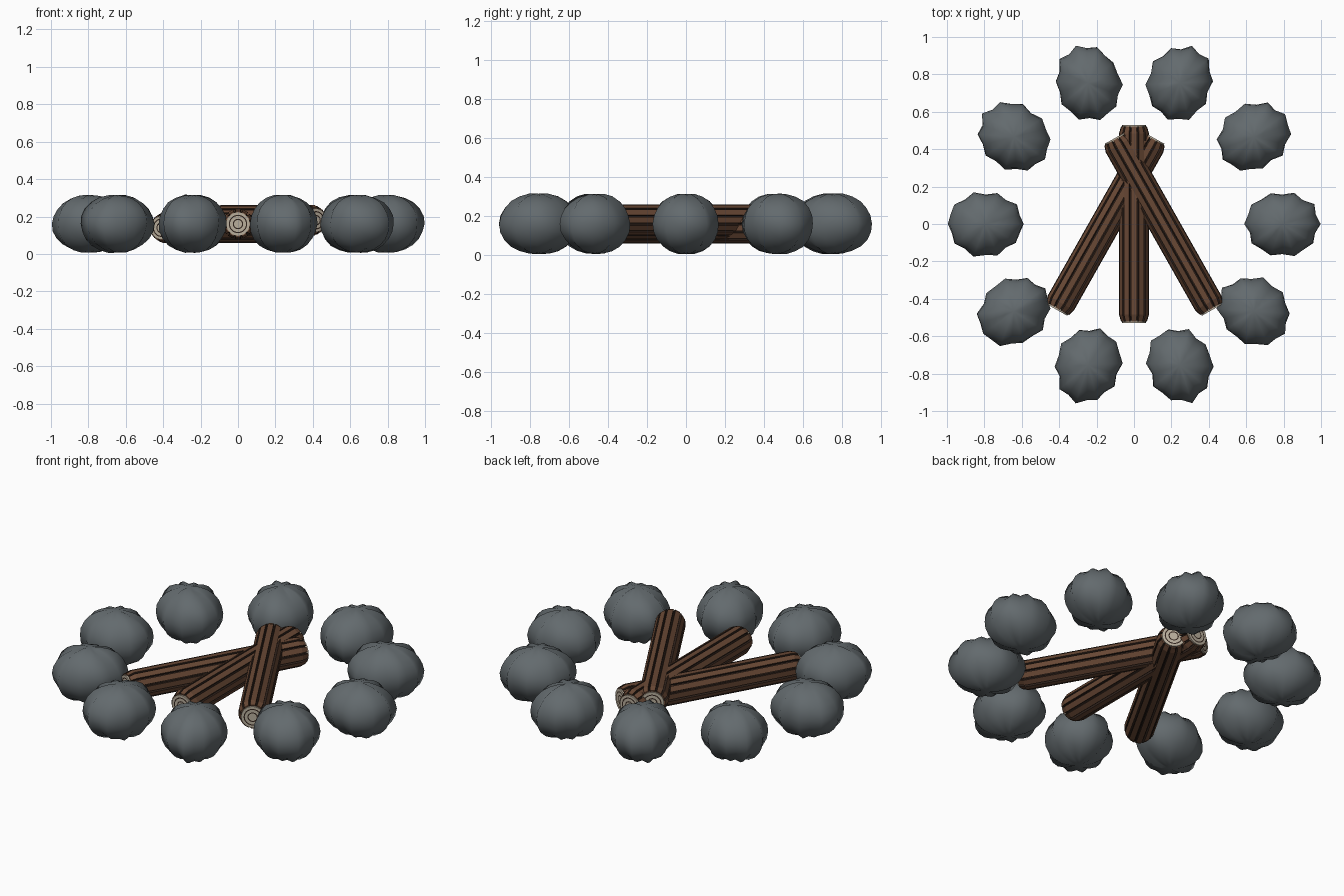
import bpy, bmesh, math, random
from mathutils import Vector, Matrix

if "Cube" in bpy.data.objects:
    bpy.data.objects.remove(bpy.data.objects["Cube"])

random.seed(7)


def material(name, rgb):
    m = bpy.data.materials.new(name)
    m.diffuse_color = (*rgb, 1)
    m.use_nodes = True
    m.node_tree.nodes["Principled BSDF"].inputs["Base Color"].default_value = m.diffuse_color
    return m


STONE = material("stone_grey", (0.125, 0.145, 0.155))
BARK = material("bark_brown", (0.14, 0.065, 0.035))
GROOVE = material("groove_dark", (0.03, 0.017, 0.012))
WOOD = material("cut_wood", (0.48, 0.42, 0.33))


def finish(name, bm, mats, matrix):
    bmesh.ops.recalc_face_normals(bm, faces=bm.faces[:])
    me = bpy.data.meshes.new(name)
    bm.to_mesh(me)
    bm.free()
    for m in mats:
        me.materials.append(m)
    ob = bpy.data.objects.new(name, me)
    ob.matrix_world = matrix
    bpy.context.collection.objects.link(ob)
    return ob


def loft(bm, rings, mat):
    """Skin a list of closed rings; mat(ring, side) gives the material slot."""
    vs = [[bm.verts.new(p) for p in r] for r in rings]
    n = len(vs[0])
    for i in range(len(vs) - 1):
        for j in range(n):
            k = (j + 1) % n
            f = bm.faces.new((vs[i][j], vs[i][k], vs[i + 1][k], vs[i + 1][j]))
            f.material_index = mat(i, j)
    return vs


# ring of lobed stones
def stone(name, angle):
    bm = bmesh.new()
    bmesh.ops.create_uvsphere(bm, u_segments=20, v_segments=12, radius=1)
    rib = [(0.045 if j % 2 == 0 else -0.045) + random.uniform(-0.03, 0.03)
           for j in range(20)]
    phase = random.uniform(0, math.tau)
    for v in bm.verts:
        a = math.atan2(v.co.y, v.co.x)
        flat = math.hypot(v.co.x, v.co.y)
        if flat < 0.01:
            continue
        j = round(a / math.tau * 20) % 20
        s = 1 + rib[j] * min(1, flat * 1.4)
        s += 0.015 * math.sin(3 * a + 4 * v.co.z + phase)
        s += random.uniform(-0.008, 0.008)
        v.co *= s
    for v in bm.verts:
        v.co = Vector((v.co.x * 0.198, v.co.y * 0.17,
                       max(-0.157, min(0.157, v.co.z * 0.154))))
    for f in bm.faces:
        f.smooth = True
    place = (Matrix.Rotation(angle, 4, 'Z')
             @ Matrix.Translation((0.793, 0, 0.161)))
    return finish(name, bm, [STONE], place)


stones = [stone(f"stone_{i + 1}", math.radians(36 * i)) for i in range(10)]


# logs: ridged bark with ringed cut ends
def log(name, x, z, tilt):
    bm = bmesh.new()
    strips = 12
    step = math.tau / strips
    profile = []
    for i in range(strips):
        for r, t in ((0.082, -0.36), (0.082, 0.36), (0.069, 0.42), (0.069, 0.58)):
            profile.append((r, (i + t) * step))
    ends = ((-0.52, 0.86), (-0.485, 1), (0.485, 1), (0.52, 0.86))
    rings = [[(r * s * math.cos(a), y, r * s * math.sin(a)) for r, a in profile]
             for y, s in ends]
    vs = loft(bm, rings, lambda i, j: 0 if j % 4 == 0 else 1)
    for ring in (vs[0], vs[-1]):
        bm.faces.new(ring).material_index = 0

    # cut faces with growth rings
    radii = (0.063, 0.063, 0.049, 0.043, 0.028, 0.022, 0.001)
    for side in (-1, 1):
        disc = []
        for i, r in enumerate(radii):
            y = side * (0.515 if i == 0 else 0.528)
            disc.append([(r * math.cos(k * math.tau / 24), y,
                          r * math.sin(k * math.tau / 24)) for k in range(24)])
        caps = loft(bm, disc, lambda i, j: 1 if i in (2, 4) else 2)
        bm.faces.new(caps[-1]).material_index = 2
    place = Matrix.Translation((x, 0, z)) @ Matrix.Rotation(tilt, 4, 'Z')
    return finish(name, bm, [BARK, GROOVE, WOOD], place)


log("middle_log", 0, 0.16, 0)
log("left_log", -0.152, 0.14, math.radians(-29.5))
log("right_log", 0.158, 0.18, math.radians(29.5))
